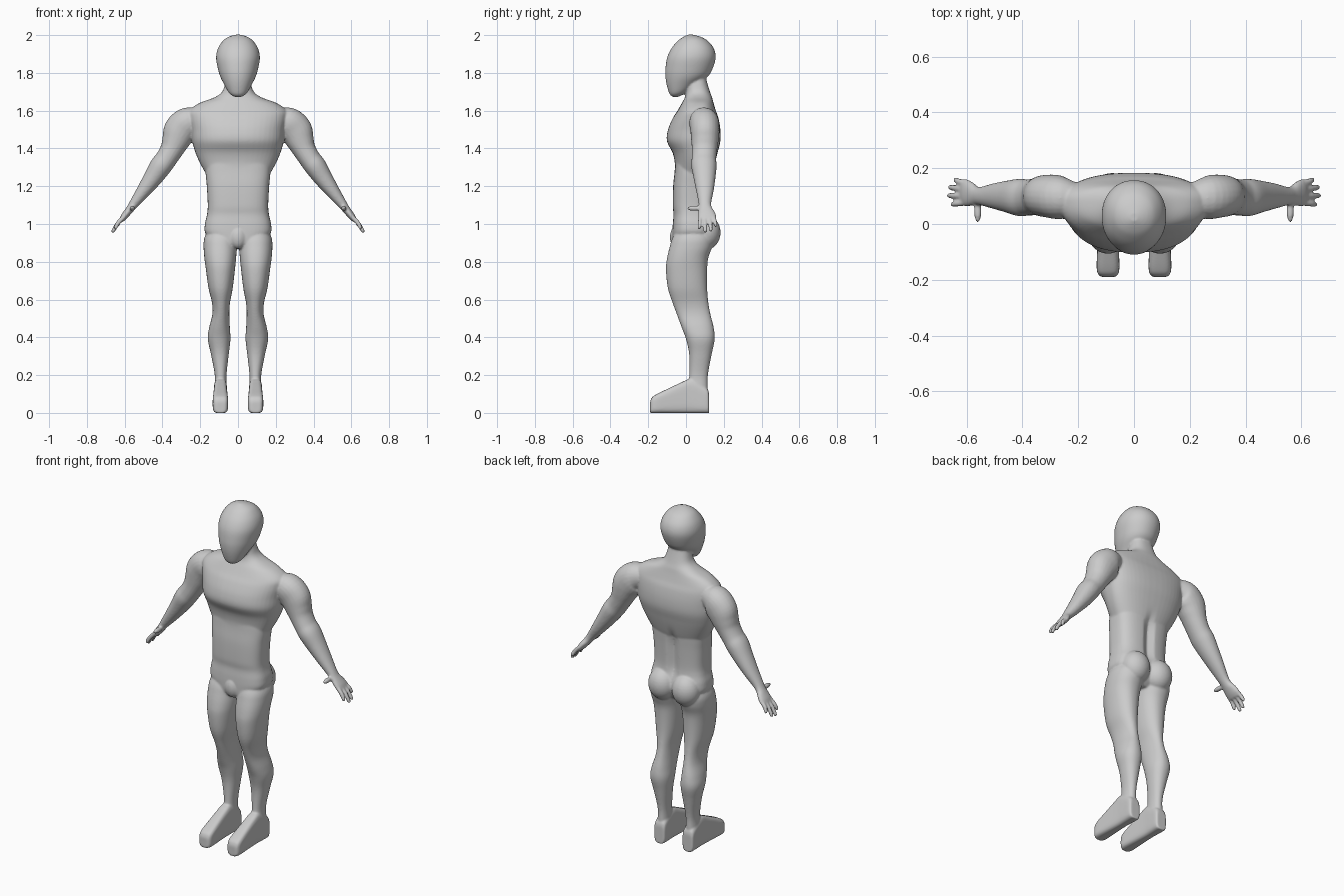
import bpy, bmesh
from math import cos, sin, pi, exp, copysign
from mathutils import Vector, Matrix

parts = []


def finish(name, bm):
    bmesh.ops.recalc_face_normals(bm, faces=bm.faces)
    me = bpy.data.meshes.new(name)
    bm.to_mesh(me)
    bm.free()
    ob = bpy.data.objects.new(name, me)
    bpy.context.collection.objects.link(ob)
    parts.append(ob)
    return ob


def refine(rows, steps=5):
    """Catmull-Rom interpolation of section rows."""
    out = []
    for i in range(len(rows) - 1):
        p0, p1 = rows[max(i - 1, 0)], rows[i]
        p2, p3 = rows[i + 1], rows[min(i + 2, len(rows) - 1)]
        for s in range(steps):
            t = s / steps
            out.append([b + .5 * t * (c - a + t * (2*a - 5*b + 4*c - d + t * (3*(b - c) + d - a)))
                        for a, b, c, d in zip(p0, p1, p2, p3)])
    return out + [list(rows[-1])]


def ring(c, u, v, ru, v_neg, v_pos, e, n=48):
    """Superellipse section with different depth on either side."""
    pts = []
    for i in range(n):
        a = 2 * pi * i / n
        cu = copysign(abs(cos(a)) ** (2 / e), cos(a))
        sv = copysign(abs(sin(a)) ** (2 / e), sin(a))
        pts.append(c + u * ru * cu + v * sv * (v_pos if sv > 0 else v_neg))
    return pts


def loft(name, rings):
    bm = bmesh.new()
    loops = [[bm.verts.new(p) for p in r] for r in rings]
    n = len(loops[0])
    for a, b in zip(loops, loops[1:]):
        for i in range(n):
            bm.faces.new((a[i], a[(i + 1) % n], b[(i + 1) % n], b[i]))
    bm.faces.new(loops[0])
    bm.faces.new(loops[-1])
    return finish(name, bm)


X, Y, Z = Vector((1, 0, 0)), Vector((0, 1, 0)), Vector((0, 0, 1))


def upright(name, rows, e=2.2, side=1):
    """Rows: z, x centre, half width, front y, back y, widest point 0..1."""
    rings = []
    for z, xc, rx, yf, yb, f in refine(rows):
        yc = yf + (yb - yf) * f
        rings.append(ring(Vector((side * xc, yc, z)), X, Y, rx, yc - yf, yb - yc, e))
    return loft(name, rings)


def limb(name, rows, side):
    """Rows: x, z, y, radius along y, radius across."""
    rows = refine(rows)
    cs = [Vector((side * r[0], r[2], r[1])) for r in rows]
    rings = []
    for i, r in enumerate(rows):
        t = (cs[min(i + 1, len(cs) - 1)] - cs[max(i - 1, 0)]).normalized()
        v = t.cross(Y).normalized()
        rings.append(ring(cs[i], Y, v, r[3], r[4], r[4], 2.1, 24))
    return loft(name, rings)


def ellipsoid(name, c, r):
    bm = bmesh.new()
    bmesh.ops.create_uvsphere(bm, u_segments=32, v_segments=16, radius=1,
                              matrix=Matrix.Translation(c) @ Matrix.Diagonal((*r, 1)))
    return finish(name, bm)


# Head
upright("head", [
    (1.672, 0, .015, -.068, -.045, .5), (1.683, 0, .036, -.083, -.02, .5),
    (1.70, 0, .052, -.092, .01, .5), (1.74, 0, .074, -.103, .06, .5),
    (1.78, 0, .094, -.109, .115, .5), (1.82, 0, .106, -.109, .14, .5),
    (1.88, 0, .116, -.10, .157, .5), (1.93, 0, .106, -.077, .147, .5),
    (1.97, 0, .08, -.043, .115, .5), (1.99, 0, .052, -.015, .08, .5),
    (2.002, 0, .015, .01, .04, .5)], 2.1)

# Pelvis and abdomen
upright("abdomen", [
    (.87, 0, .05, -.05, .09, .5), (.90, 0, .12, -.07, .12, .5),
    (.95, 0, .172, -.072, .14, .5), (1.0, 0, .175, -.07, .14, .5),
    (1.05, 0, .164, -.066, .13, .5), (1.1, 0, .16, -.07, .127, .5),
    (1.2, 0, .165, -.068, .13, .5), (1.28, 0, .172, -.06, .135, .5),
    (1.36, 0, .17, -.055, .14, .5)], 2.9)

# Chest, shoulders' base and neck
upright("chest", [
    (1.24, 0, .155, -.05, .125, .55), (1.28, 0, .178, -.058, .14, .55),
    (1.33, 0, .205, -.06, .155, .55), (1.38, 0, .226, -.072, .168, .58),
    (1.44, 0, .243, -.101, .182, .62), (1.5, 0, .25, -.095, .182, .64),
    (1.56, 0, .262, -.07, .172, .64), (1.6, 0, .26, -.045, .158, .64),
    (1.64, 0, .205, -.022, .146, .6), (1.67, 0, .125, -.006, .138, .55),
    (1.70, 0, .084, 0, .127, .5), (1.75, 0, .067, .003, .112, .5),
    (1.8, 0, .06, .01, .10, .5)], 2.4)

# Spine groove on the lower back
for ob in parts[1:]:
    for v in ob.data.vertices:
        if v.co.y > .08:
            v.co.y -= .022 * exp(-(v.co.x / .02) ** 2) * exp(-((v.co.z - 1.14) / .14) ** 4)

ellipsoid("groin", (0, -.05, .93), (.045, .035, .06))

for s, tag in ((1, "left"), (-1, "right")):
    ellipsoid(tag + "_buttock", (s * .078, .105, .955), (.082, .078, .092))

    # Arm running into the palm
    limb(tag + "_arm", [
        (.19, 1.55, .09, .05, .05), (.26, 1.54, .095, .077, .08),
        (.305, 1.495, .1, .077, .088), (.33, 1.44, .1, .072, .074),
        (.35, 1.395, .098, .067, .062), (.38, 1.345, .095, .065, .057),
        (.41, 1.305, .095, .067, .058), (.45, 1.245, .098, .058, .05),
        (.50, 1.175, .1, .046, .038), (.545, 1.115, .1, .034, .027),
        (.565, 1.088, .102, .034, .022), (.582, 1.066, .108, .043, .02),
        (.602, 1.04, .112, .049, .018), (.618, 1.018, .112, .045, .012)], s)

    # Fingers and thumb
    for k, (y0, y1, x1, z1) in enumerate([(.076, .07, .653, .973), (.1, .102, .666, .954),
                                          (.124, .132, .662, .96), (.147, .158, .643, .985)]):
        mx, mz, my = (.6 + x1) / 2 + .005, (1.04 + z1) / 2 + .004, (y0 + y1) / 2
        limb(f"{tag}_finger_{k}", [
            (.6, 1.04, y0, .01, .012), (mx, mz, my, .0105, .012),
            (x1 - .004, z1 + .007, y1, .009, .01), (x1, z1, y1, .004, .004)], s)
    ellipsoid(tag + "_thumb", (s * .56, .045, 1.083), (.0135, .04, .014))

    # Leg
    upright(tag + "_leg", [
        (1.0, .085, .06, -.03, .11, .5), (.93, .091, .086, -.07, .14, .5),
        (.88, .094, .088, -.086, .138, .5), (.82, .094, .084, -.1, .118, .5),
        (.76, .093, .077, -.106, .112, .5), (.66, .092, .064, -.096, .112, .5),
        (.58, .09, .047, -.07, .119, .5), (.52, .091, .045, -.048, .13, .5),
        (.45, .098, .055, -.022, .147, .5), (.39, .1, .06, .0, .152, .5),
        (.31, .096, .047, .017, .136, .5), (.2, .092, .031, .018, .116, .5),
        (.12, .093, .033, .01, .115, .5), (.04, .093, .034, .01, .115, .5)], 2.2, s)

    # Foot, swept from heel to toe: y, top z, half width
    rows = refine([(.122, .10, .027), (.112, .13, .036), (.06, .165, .036), (.02, .18, .035),
                   (-.03, .16, .036), (-.1, .127, .039), (-.155, .1, .041),
                   (-.18, .083, .036), (-.19, .06, .024)])
    loft(tag + "_foot", [ring(Vector((s * .093, y, top / 2 - .001)), X, Z, w,
                              top / 2, top / 2, 4) for y, top, w in rows])

# Fuse all parts into one smooth skin
bpy.ops.object.select_all(action='DESELECT')
for ob in parts:
    ob.select_set(True)
bpy.context.view_layer.objects.active = parts[0]
bpy.ops.object.join()
body = bpy.context.view_layer.objects.active
body.name = "body"
fuse = body.modifiers.new("fuse", 'REMESH')
fuse.mode = 'VOXEL'
fuse.voxel_size = .0055
fuse.use_smooth_shade = True
relax = body.modifiers.new("relax", 'SMOOTH')
relax.factor = .5
relax.iterations = 6
